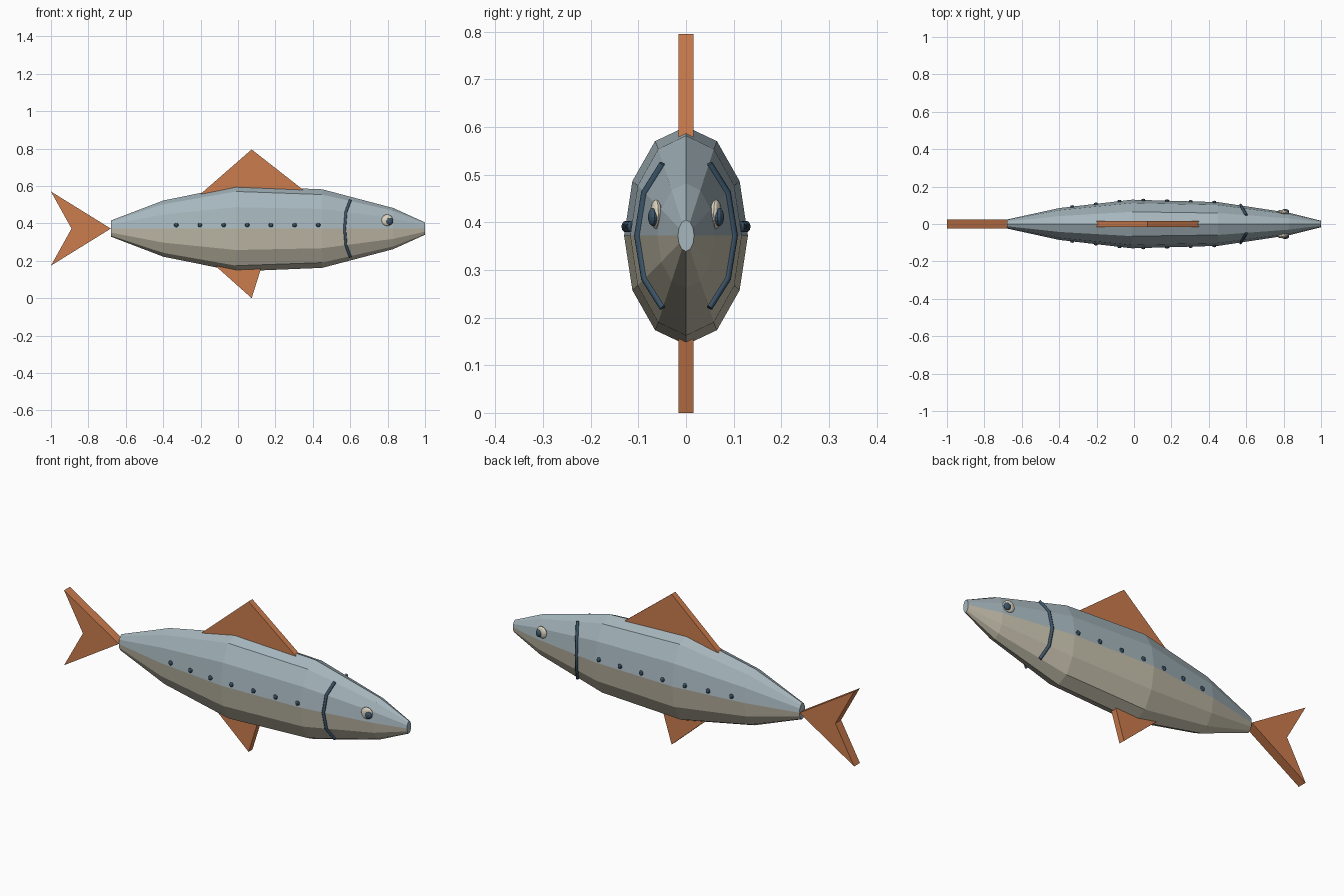
import bpy, bmesh, math
from mathutils import Matrix, Vector

cube = bpy.data.objects.get("Cube")
if cube:
    bpy.data.objects.remove(cube, do_unlink=True)

MID = 0.372
SIDES = 12
# Body stations: x, half width, half height
STATIONS = [(-0.68, 0.024, 0.043), (-0.4, 0.085, 0.15), (-0.01, 0.13, 0.229),
            (0.45, 0.117, 0.21), (0.83, 0.06, 0.11), (1.0, 0.017, 0.033)]


def material(name, color):
    m = bpy.data.materials.new(name)
    m.use_nodes = True
    m.diffuse_color = (*color, 1)
    bsdf = m.node_tree.nodes["Principled BSDF"]
    bsdf.inputs["Base Color"].default_value = (*color, 1)
    bsdf.inputs["Roughness"].default_value = 0.7
    return m


BLUE = material("blue_grey_back", (0.38, 0.47, 0.51))
BELLY = material("cream_belly", (0.56, 0.52, 0.41))
ORANGE = material("orange_fin", (0.6, 0.2, 0.075))
NAVY = material("dark_navy", (0.045, 0.09, 0.14))
WHITE = material("eye_cream", (0.75, 0.69, 0.56))


def finish(name, bm, *mats):
    bmesh.ops.recalc_face_normals(bm, faces=bm.faces)
    mesh = bpy.data.meshes.new(name)
    bm.to_mesh(mesh)
    bm.free()
    for m in mats:
        mesh.materials.append(m)
    obj = bpy.data.objects.new(name, mesh)
    bpy.context.collection.objects.link(obj)
    return obj


def section(x):
    """Half width and half height of the body at x."""
    for (x0, w0, h0), (x1, w1, h1) in zip(STATIONS, STATIONS[1:]):
        if x <= x1:
            t = (x - x0) / (x1 - x0)
            return w0 + t * (w1 - w0), h0 + t * (h1 - h0)


def skin(x, degrees, side, lift=1.0):
    """Point on the body surface at an angle above the midline."""
    w, h = section(x)
    a = math.radians(degrees)
    return Vector((x, side * w * lift * math.cos(a), MID + h * lift * math.sin(a)))


def ellipsoid(name, center, radii, mat, turn=0.0, u=12, v=8):
    bm = bmesh.new()
    place = (Matrix.Translation(center) @ Matrix.Rotation(turn, 4, 'Z')
             @ Matrix.Diagonal((*radii, 1)))
    bmesh.ops.create_uvsphere(bm, u_segments=u, v_segments=v, radius=1, matrix=place)
    return finish(name, bm, mat)


def fin(name, outline, half):
    """Flat slab with a side-view outline of (x, z) points."""
    bm = bmesh.new()
    face = bm.faces.new([bm.verts.new((x, -half, z)) for x, z in outline])
    new = bmesh.ops.extrude_face_region(bm, geom=[face])["geom"]
    moved = [g for g in new if isinstance(g, bmesh.types.BMVert)]
    bmesh.ops.translate(bm, verts=moved, vec=(0, 2 * half, 0))
    return finish(name, bm, ORANGE)


# Faceted body, two-toned at the midline
bm = bmesh.new()
rings = []
for x, w, h in STATIONS:
    angles = [2 * math.pi * i / SIDES for i in range(SIDES)]
    rings.append([bm.verts.new((x, w * math.cos(a), MID + h * math.sin(a))) for a in angles])
for a, b in zip(rings, rings[1:]):
    for i in range(SIDES):
        j = (i + 1) % SIDES
        face = bm.faces.new((a[i], a[j], b[j], b[i]))
        face.material_index = int(face.calc_center_median().z < MID)
for ring in (rings[0], rings[-1]):
    bm.faces.new(ring)
finish("body", bm, BLUE, BELLY)

# Fins
fin("dorsal_fin", [(-0.2, 0.557), (0.073, 0.795), (0.35, 0.578)], 0.016)
fin("belly_fin", [(-0.14, 0.19), (0.073, 0.0), (0.133, 0.19)], 0.016)
fin("tail_fin", [(-0.68, MID), (-1.0, 0.57), (-0.89, MID), (-1.0, 0.174)], 0.024)

for side, label in ((1, "left"), (-1, "right")):
    # Gill line: thin tube wrapped over the cheek
    curve = bpy.data.curves.new(f"gill_line_{label}", 'CURVE')
    curve.dimensions = '3D'
    curve.bevel_depth = 0.008
    curve.bevel_resolution = 1
    curve.use_fill_caps = True
    spline = curve.splines.new('POLY')
    spline.points.add(4)
    for point, angle in zip(spline.points, (60, 30, 0, -30, -60)):
        x = 0.57 + 0.03 * (angle / 60) ** 2
        point.co = (*skin(x, angle, side, 1.02), 1)
    curve.materials.append(NAVY)
    gill = bpy.data.objects.new(curve.name, curve)
    bpy.context.collection.objects.link(gill)

    # Eye and pupil, turned to follow the tapering head
    turn = -side * 0.16
    ellipsoid(f"eye_{label}", (0.798, side * 0.063, 0.417), (0.031, 0.012, 0.031), WHITE, turn)
    ellipsoid(f"pupil_{label}", (0.811, side * 0.069, 0.411), (0.019, 0.011, 0.019), NAVY, turn)

    # Row of lateral spots
    for i in range(7):
        x = -0.33 + 0.1265 * i
        spot = skin(x, 5, side, 0.99)
        spot.z = 0.391
        ellipsoid(f"spot_{label}_{i + 1}", spot, (0.012, 0.009, 0.012), NAVY, u=8, v=6)
